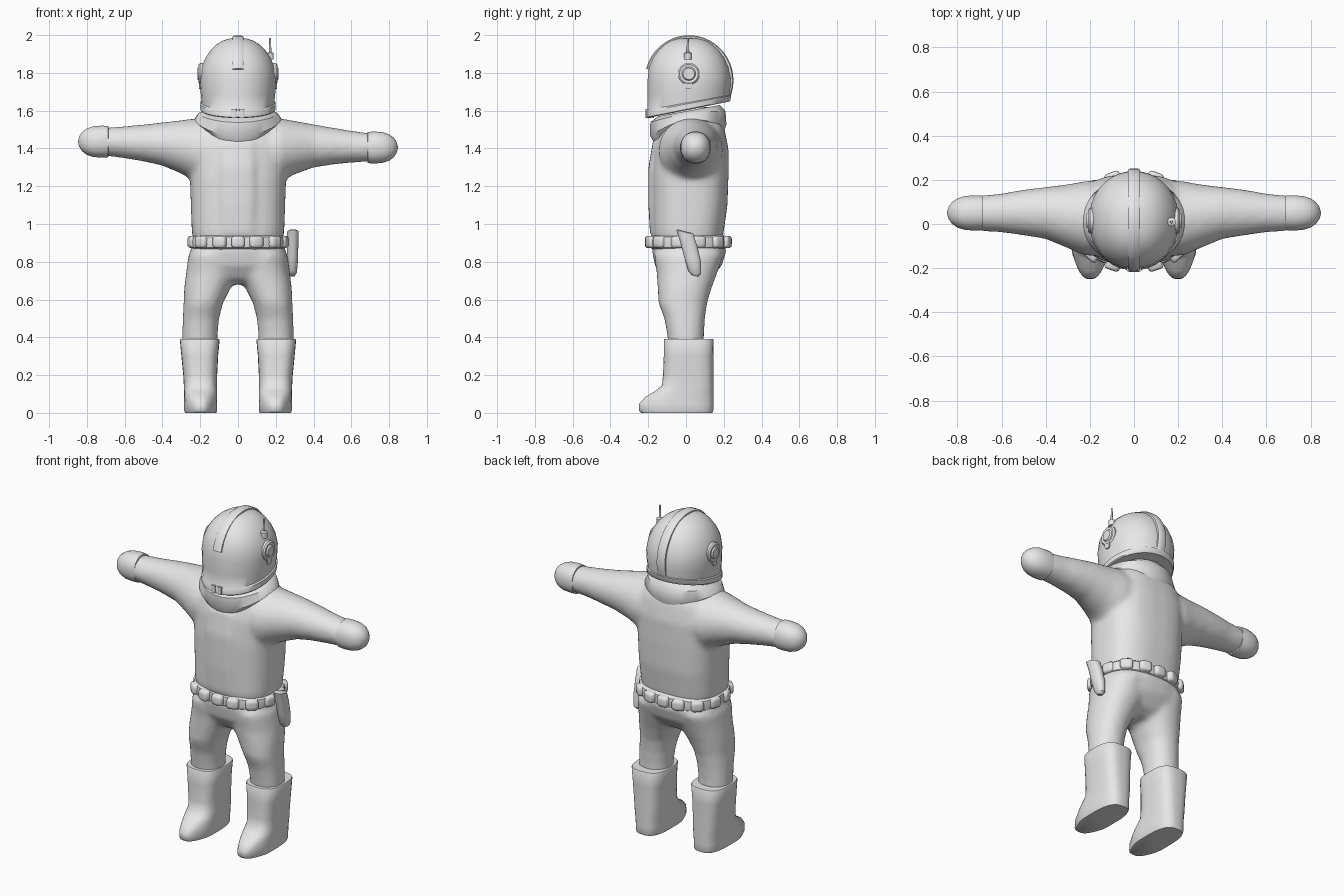
import bpy, bmesh, math
from mathutils import Vector, Matrix

if "Cube" in bpy.data.objects:
    bpy.data.objects.remove(bpy.data.objects["Cube"])

grey = bpy.data.materials.new("light grey")
grey.diffuse_color = (0.8, 0.8, 0.8, 1)
grey.use_nodes = True
grey.node_tree.nodes["Principled BSDF"].inputs["Base Color"].default_value = grey.diffuse_color


def ring(a, b, n=32, p=2.0):
    """Superellipse as a list of (u, v) pairs with radii a and b."""
    out = []
    for i in range(n):
        t = 2 * math.pi * (i + 0.5) / n
        c, s = math.cos(t), math.sin(t)
        out.append((a * math.copysign(abs(c) ** (2 / p), c), b * math.copysign(abs(s) ** (2 / p), s)))
    return out


def zring(z, x0, x1, y0, y1, p=2.3, shear=0.0, n=32):
    """Horizontal ring from its x and y limits; shear raises the back."""
    cx, cy = (x0 + x1) / 2, (y0 + y1) / 2
    return [Vector((cx + u, cy + v, z + shear * (cy + v))) for u, v in ring((x1 - x0) / 2, (y1 - y0) / 2, n, p)]


def xring(x, y, z, ry, rz, p=2.0):
    return [Vector((x, y + u, z + v)) for u, v in ring(ry, rz, 24, p)]


def add_loft(bm, rings, closed=False):
    vs = [[bm.verts.new(c) for c in r] for r in rings]
    n = len(vs[0])
    pairs = list(zip(vs, vs[1:])) + ([(vs[-1], vs[0])] if closed else [])
    for a, b in pairs:
        for i in range(n):
            j = (i + 1) % n
            bm.faces.new((a[i], a[j], b[j], b[i]))
    if not closed:
        bm.faces.new(vs[0][::-1])
        bm.faces.new(vs[-1])


def make(name, lofts, closed=False, angle=40, blend=None):
    """One object from lofts; blend fuses them into one soft skin."""
    bm = bmesh.new()
    for rings in lofts:
        part = bmesh.new()
        add_loft(part, rings, closed)
        bmesh.ops.recalc_face_normals(part, faces=part.faces)
        tmp = bpy.data.meshes.new("tmp")
        part.to_mesh(tmp)
        part.free()
        bm.from_mesh(tmp)
        bpy.data.meshes.remove(tmp)
    me = bpy.data.meshes.new(name)
    bm.to_mesh(me)
    bm.free()
    me.materials.append(grey)
    ob = bpy.data.objects.new(name, me)
    bpy.context.collection.objects.link(ob)
    if blend:
        r = ob.modifiers.new("fuse", 'REMESH')
        r.mode, r.voxel_size, r.use_smooth_shade = 'VOXEL', 0.016, True
        s = ob.modifiers.new("soften", 'SMOOTH')
        s.factor, s.iterations = 0.5, blend
    else:
        bpy.ops.object.select_all(action='DESELECT')
        ob.select_set(True)
        bpy.context.view_layer.objects.active = ob
        bpy.ops.object.shade_smooth_by_angle(angle=math.radians(angle))
    return ob


# Jacket: body, front flap and sleeves fused together
body = [zring(z, -w, w, a, b, 2.7) for z, w, a, b in (
    (0.90, .235, -.17, .19), (0.96, .245, -.18, .20), (1.1, .25, -.182, .22), (1.25, .255, -.182, .225),
    (1.4, .26, -.17, .225), (1.5, .235, -.14, .205), (1.56, .19, -.11, .18), (1.62, .12, -.08, .13))]
flap = [zring(z, -.1, .1, y, 0, 5) for z, y in ((.94, -.19), (1.1, -.199), (1.3, -.199), (1.44, -.175))]


def arm_z(s, x):
    return (0.025 if s < 0 else -0.005) * max(0, (x - .25) / .45)


sleeves = [[xring(s * x, y, z + arm_z(s, x), ry, rz) for x, y, z, ry, rz in (
    (.06, .03, 1.40, .17, .15), (.22, .025, 1.39, .17, .17), (.30, .035, 1.405, .145, .142),
    (.40, .05, 1.415, .118, .115), (.5, .052, 1.415, .104, .098), (.6, .05, 1.413, .088, .085),
    (.72, .048, 1.41, .078, .073))] for s in (-1, 1)]
make("jacket", [body, flap] + sleeves, blend=6)

# Mittens
for s, side in ((-1, "left"), (1, "right")):
    make(side + "_mitten", [[xring(s * x, .05, 1.41 + arm_z(s, .72), r * .98, r * 1.04, 2.2) for x, r in (
        (.685, .068), (.687, .08), (.72, .082), (.765, .079), (.8, .068), (.825, .05), (.84, .028), (.846, .006))]])

# Trousers: hips and legs fused together
hips = [zring(z, -w, w, a, b, 2.5) for z, w, a, b in (
    (.93, .235, -.17, .19), (.86, .25, -.18, .215), (.78, .255, -.165, .19), (.71, .22, -.12, .13), (.68, .16, -.07, .07))]
legs = [[[Vector((s * c.x, c.y, c.z)) for c in zring(z, x0, x1, a, b, 2.2)] for z, x0, x1, a, b in (
    (.84, .0, .262, -.17, .2), (.74, .0, .275, -.155, .165), (.66, .04, .285, -.15, .135), (.58, .08, .288, -.145, .112),
    (.5, .1, .292, -.115, .1), (.42, .108, .295, -.1, .095), (.34, .11, .295, -.09, .095))] for s in (-1, 1)]
make("trousers", [hips] + legs, blend=5)

# Boots: shaft with a tapering toe
for s, side in ((-1, "left"), (1, "right")):
    rings = []
    for z, x0, x1, a, b in (
            (0, .115, .28, -.238, .14), (.012, .11, .285, -.25, .145), (.05, .11, .285, -.248, .145),
            (.085, .11, .285, -.215, .145), (.115, .11, .286, -.165, .145), (.145, .11, .287, -.128, .145),
            (.2, .11, .29, -.122, .145), (.3, .105, .3, -.118, .145), (.385, .097, .308, -.118, .147),
            (.39, .1, .305, -.115, .144)):
        r = zring(z, x0, x1, a, b, 3.0)
        for c in r:
            k = 1 - .35 * max(0, (-c.y - .12) / .13)
            c.x = s * (.2 + (c.x - .2) * k)
        rings.append(r)
    make(side + "_boot", [rings], angle=50)

# Belt band and its row of pouches
make("belt", [[zring(z, -w, w, -w + .06, w - .035, 2.6) for z, w in (
    (.865, .235), (.875, .25), (.905, .254), (.93, .25), (.942, .235))]])
pouches = []
for i in range(14):
    t = 2 * math.pi * (i + .5) / 14
    u, v = math.cos(t), math.sin(t)
    k = (abs(u / .247) ** 2.6 + abs(v / .212) ** 2.6) ** (-1 / 2.6)
    m = Matrix.Translation((u * k, .0125 + v * k, .905)) @ Matrix.Rotation(math.atan2(v / .212 ** 2, u / .247 ** 2), 4, 'Z')
    pouches.append([[m @ Vector((x, a, b)) for a, b in ring(.036 * f, .032 * f, 12, 4)] for x, f in (
        (-.02, 1), (.008, 1), (.016, .8), (.018, .4))])
make("belt_pouches", pouches, angle=50)

# Holster
make("holster", [[zring(z, x0, x1, a, b, 2.4, -.25, 16) for z, x0, x1, a, b in (
    (.738, .275, .3, .03, .065), (.755, .264, .312, .012, .08), (.82, .26, .318, -.01, .08),
    (.9, .26, .32, -.032, .06), (.955, .26, .322, -.052, .04), (.96, .268, .314, -.045, .033))]])

# Neck scarf: points down at front and, less, at the back
scarf = []
for h, w, a, b in ((-.02, .19, -.13, .17), (0, .205, -.155, .195), (.35, .232, -.192, .215), (.8, .21, -.19, .21), (1, .17, -.15, .18)):
    r = zring(0, -w, w, a, b, 2.0)
    for c in r:
        v = (c.y - (a + b) / 2) / ((b - a) / 2)
        low = 1.53 + (-.12 * abs(v) ** 1.5 if v < 0 else -.06 * v ** 1.5)
        top = 1.60 + .03 * v
        c.z = low + (top - low) * h
    scarf.append(r)
make("scarf", [scarf])

# Helmet shell with a raised rim along its slanted lower edge
make("helmet", [[zring(z, -w, w, a, b, 2.1, k) for z, w, a, b, k in (
    (1.605, .17, -.18, .2, .2), (1.602, .195, -.205, .23, .2), (1.607, .2, -.21, .236, .2), (1.635, .2, -.21, .24, .19),
    (1.641, .193, -.204, .233, .18), (1.7, .199, -.204, .237, .1), (1.77, .203, -.204, .238, .02),
    (1.83, .194, -.197, .226, 0), (1.88, .173, -.176, .204, 0), (1.92, .146, -.148, .176, 0), (1.95, .115, -.116, .142, 0),
    (1.97, .083, -.083, .11, 0), (1.982, .045, -.045, .07, 0), (1.986, .008, -.005, .025, 0))]])

# Crest strip over the crown
crest = []
for i in range(25):
    t = math.radians(165 - i * 190 / 24)
    d = Vector((0, math.cos(t) * .233, math.sin(t) * .237))
    crest.append([Vector((x, .016 + d.y * f, 1.76 + d.z * f)) for x, f in (
        (-.028, .88), (.028, .88), (.028, .985), (.018, 1.01), (-.018, 1.01), (-.028, .985))])
make("crest", [crest], angle=50)

# Ear discs with hub and a small lower tab
for s, side in ((-1, "left"), (1, "right")):
    disc = [xring(s * x, .015, 1.795, r, r) for x, r in (
        (.17, .058), (.2, .058), (.208, .05), (.206, .036), (.214, .03), (.215, .008))]
    tab = [xring(s * x, .012, 1.74, .02, .026, 3) for x in (.18, .207)]
    make(side + "_ear_disc", [disc, tab])

# Chin clasps at the front of the rim
make("chin_clasps", [[zring(z, x0, x1, -.214, -.17, 5, 0, 12) for z in (1.562, 1.608)] for x0, x1 in ((-.035, -.006), (.006, .035))])

# Antenna and its foot
make("antenna", [[zring(z, .17 - r, .17 + r, .01 - r, .01 + r, 2, 0, 10) for z, r in (
    (1.87, .02), (1.905, .02), (1.91, .007), (1.945, .006), (1.985, .005))]])
